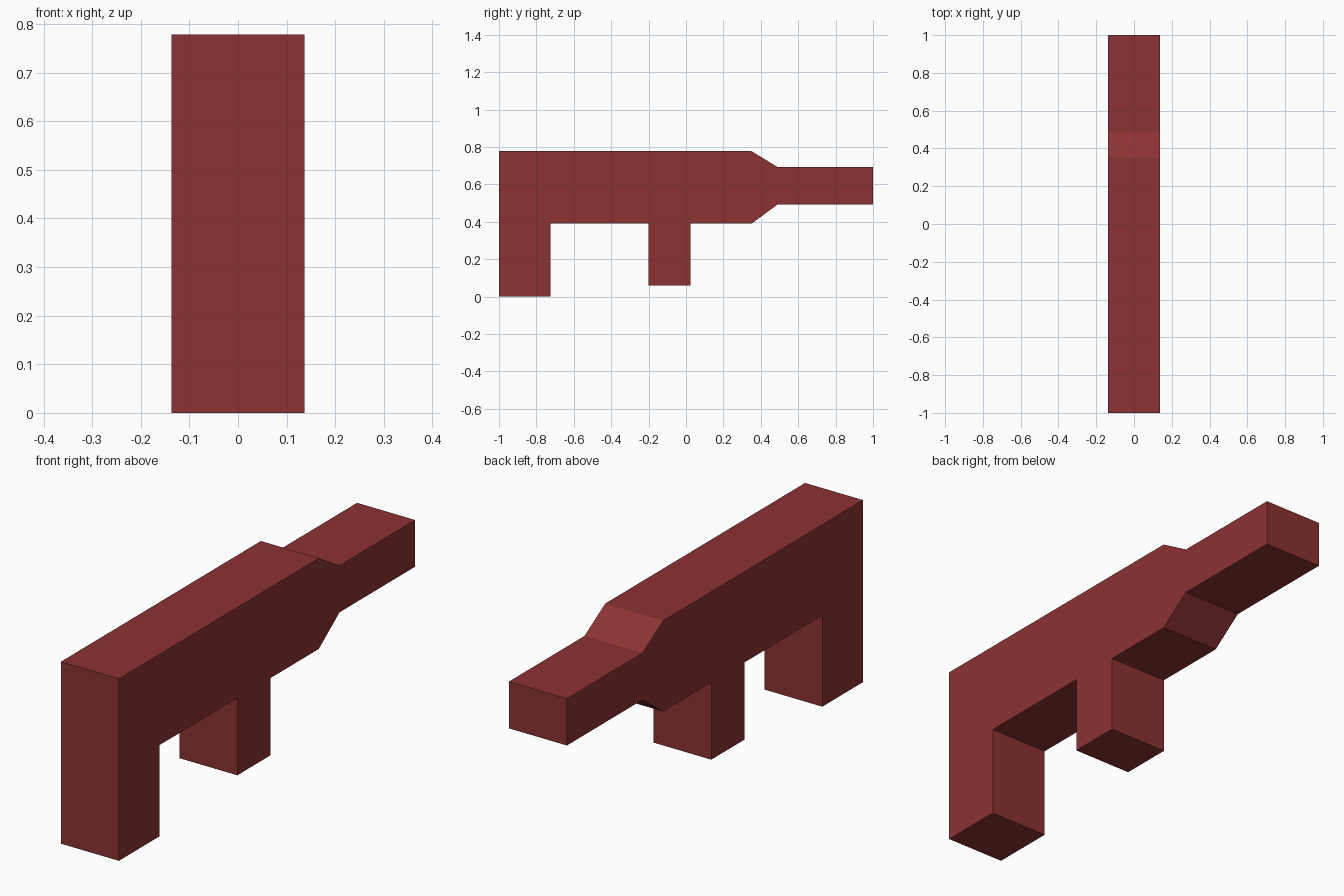
import bpy, bmesh

if "Cube" in bpy.data.objects:
    bpy.data.objects.remove(bpy.data.objects["Cube"])

HALF_WIDTH = 0.137

# Side outline (y, z): rear leg, grip, tapered nose, barrel, flat top
outline = [
    (-1.0, 0.0), (-0.725, 0.0), (-0.725, 0.39),
    (-0.20, 0.39), (-0.20, 0.06), (0.025, 0.06), (0.025, 0.39),
    (0.35, 0.39), (0.49, 0.493), (1.0, 0.493),
    (1.0, 0.693), (0.49, 0.693), (0.35, 0.778), (-1.0, 0.778),
]

red = bpy.data.materials.new("dark_red")
red.diffuse_color = (0.262, 0.032, 0.034, 1.0)
red.use_nodes = True
red.node_tree.nodes["Principled BSDF"].inputs["Base Color"].default_value = red.diffuse_color

# One solid body: the outline extruded across the width
bm = bmesh.new()
face = bm.faces.new([bm.verts.new((-HALF_WIDTH, y, z)) for y, z in outline])
ext = bmesh.ops.extrude_face_region(bm, geom=[face])
verts = [g for g in ext["geom"] if isinstance(g, bmesh.types.BMVert)]
bmesh.ops.translate(bm, verts=verts, vec=(2 * HALF_WIDTH, 0, 0))
bmesh.ops.recalc_face_normals(bm, faces=bm.faces)

mesh = bpy.data.meshes.new("body_with_grip_and_barrel")
bm.to_mesh(mesh)
bm.free()
mesh.materials.append(red)
body = bpy.data.objects.new("body_with_grip_and_barrel", mesh)
bpy.context.collection.objects.link(body)
